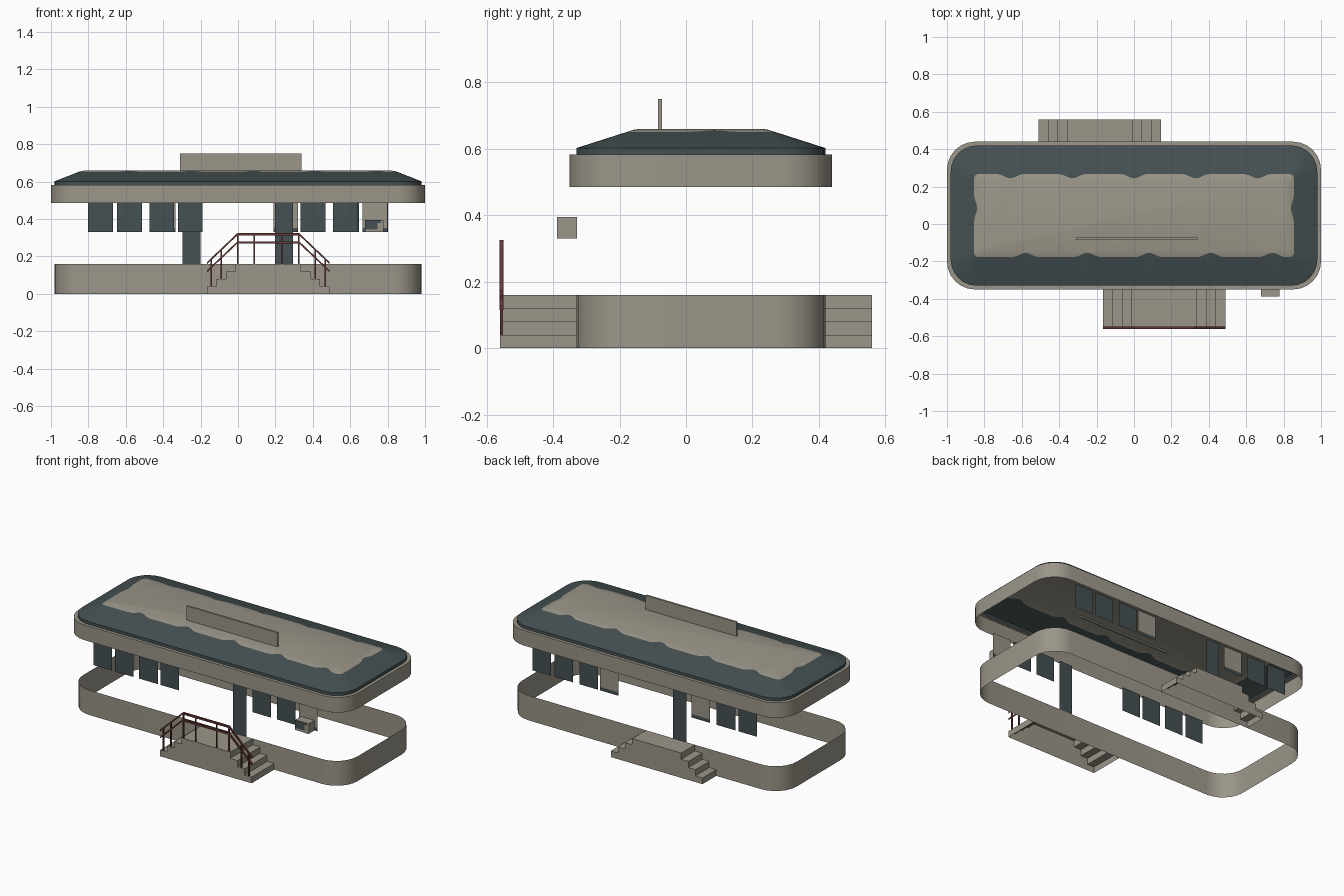
import bpy, bmesh, math

if "Cube" in bpy.data.objects:
    bpy.data.objects.remove(bpy.data.objects["Cube"])

def material(name, rgb):
    m = bpy.data.materials.new(name)
    m.diffuse_color = (*rgb, 1)
    m.use_nodes = True
    m.node_tree.nodes["Principled BSDF"].inputs["Base Color"].default_value = m.diffuse_color
    return m

TAN = material("weathered_tan", (0.33, 0.305, 0.25))
DARK = material("dark_teal", (0.058, 0.08, 0.084))
RED = material("rust_red", (0.12, 0.04, 0.035))
CY = 0.045  # the body is offset towards the back


def make(name, verts, faces, mats, rule=None, smooth=False):
    me = bpy.data.meshes.new(name)
    me.from_pydata(verts, [], faces)
    for m in mats:
        me.materials.append(m)
    if rule:
        for p in me.polygons:
            p.material_index = rule(p.index)
    ob = bpy.data.objects.new(name, me)
    bpy.context.collection.objects.link(ob)
    if smooth:
        bpy.ops.object.select_all(action='DESELECT')
        ob.select_set(True)
        bpy.context.view_layer.objects.active = ob
        bpy.ops.object.shade_smooth_by_angle(angle=math.radians(25))
    return ob


def ring(hx, hy, r, z, nx=1, ny=1, wave=0.0):
    """Rounded rectangle, counter-clockwise; wave scallops the straight edges inwards."""
    pts = []
    sides = [(1, 0), (0, 1), (-1, 0), (0, -1)]
    for k, (ox, oy) in enumerate(sides):
        tx, ty = -oy, ox                      # direction of travel
        n = ny if ox else nx
        half = (hy if ox else hx) - r
        out = hx if ox else hy
        for i in range(n + 1):
            t = -half + 2 * half * i / n
            ends = min(1, (half - abs(t)) / 0.05)
            s = t * tx + t * ty
            amp = wave if oy else wave * 0.7
            off = amp * ends * max(0, math.cos(2 * math.pi * (s - 0.04 * (1 - oy)) / 0.33)) ** 3
            d = out - off
            pts.append((ox * d + tx * t, CY + oy * d + ty * t, z + 0.3 * off))
        # corner arc
        cx, cy = ox * (out - r) + tx * half, oy * (out - r) + ty * half
        a0 = math.atan2(oy, ox)
        for j in range(1, 6):
            a = a0 + j * math.pi / 12
            pts.append((cx + r * math.cos(a), CY + cy + r * math.sin(a), z))
    return pts


def loft(name, rings, mats, rule=None, cap=False):
    n = len(rings[0])
    verts = [p for r in rings for p in r]
    faces = [(k * n + i, k * n + (i + 1) % n, (k + 1) * n + (i + 1) % n, (k + 1) * n + i)
             for k in range(len(rings) - 1) for i in range(n)]
    if cap:
        faces.append(tuple(range((len(rings) - 1) * n, len(rings) * n)))
    return make(name, verts, faces, mats, (lambda i: rule(i // n)) if rule else None, True)


def box(name, x0, x1, y0, y1, z0, z1, mat):
    v = [(x, y, z) for z in (z0, z1) for x, y in ((x0, y0), (x1, y0), (x1, y1), (x0, y1))]
    f = [(3, 2, 1, 0), (4, 5, 6, 7)] + [(i, (i + 1) % 4, 4 + (i + 1) % 4, 4 + i) for i in range(4)]
    return make(name, v, f, [mat])


def panel(name, x, w, y, z0, z1, mat):
    s = 1 if y < 0 else -1                    # face outwards
    a, b = x - s * w / 2, x + s * w / 2
    return make(name, [(a, y, z0), (b, y, z0), (b, y, z1), (a, y, z1)], [(0, 1, 2, 3)], [mat])


# Foundation band and roof fascia (open shells)
loft("foundation_band", [ring(0.98, 0.375, 0.15, z) for z in (0, 0.16)], [TAN])
loft("roof_fascia", [ring(1, 0.395, 0.15, 0.485), ring(1, 0.395, 0.15, 0.583),
                     ring(0.975, 0.372, 0.14, 0.583)], [TAN])

# Roof: dark hipped rim, scalloped tan top
N = dict(nx=90, ny=30)
loft("roof", [ring(0.98, 0.375, 0.14, 0.583, **N), ring(0.98, 0.375, 0.14, 0.602, **N),
              ring(0.855, 0.222, 0.025, 0.651, wave=0.023, **N),
              ring(0.82, 0.19, 0.02, 0.659, **N)],
     [DARK, TAN], lambda k: 1 if k >= 2 else 0, cap=True)
box("roof_sign_board", -0.31, 0.34, -0.085, -0.072, 0.65, 0.75, TAN)

# Windows, some boarded with a dark strip left at the bottom
FRONT, BACK = -0.33, 0.42
for side, y, plain, boarded in (
        ("front", FRONT, (-0.735, -0.58, -0.408, -0.255, 0.40, 0.575), (0.733,)),
        ("back", BACK, (0.735, 0.58, 0.40, -0.58, -0.735), (0.255, -0.40))):
    for x in plain:
        panel(side + "_window", x, 0.133, y, 0.33, 0.487, DARK)
    for x in boarded:
        panel(side + "_boarded_window", x, 0.133, y, 0.352, 0.487, TAN)
        panel(side + "_boarded_window_sill", x, 0.133, y, 0.33, 0.352, DARK)
panel("front_door", 0.245, 0.097, FRONT, 0.16, 0.487, DARK)
panel("back_door", -0.248, 0.097, BACK, 0.16, 0.487, DARK)

# Air conditioner box
box("air_conditioner", 0.68, 0.777, -0.388, -0.328, 0.33, 0.395, TAN)
panel("air_conditioner_grille", 0.722, 0.084, -0.3895, 0.345, 0.395, DARK)
panel("air_conditioner_vent", 0.762, 0.03, -0.391, 0.33, 0.38, TAN)


def stairs(name, cx, y_wall, y_out):
    """Stepped shell open underneath, with one outer side wall."""
    half = [(0.327, 0), (0.327, 0.04), (0.277, 0.04), (0.277, 0.08),
            (0.227, 0.08), (0.227, 0.12), (0.175, 0.12), (0.175, 0.16)]
    prof = [(cx - x, z) for x, z in half] + [(cx + x, z) for x, z in reversed(half)]
    n = len(prof)
    verts = [(x, y, z) for y in (y_wall, y_out) for x, z in prof]
    faces = [(i, i + 1, n + i + 1, n + i) for i in range(n - 1)]
    # side wall as one rectangle per height level
    for k in range(4):
        a, b = n + 2 * k, n + 2 * k + 1
        c, d = 2 * n - 1 - 2 * k, 2 * n - 2 - 2 * k
        low = [a, c] if k == 0 else [a - 1, a, c, c + 1]
        faces.append((a, c, d, b))
    ob = make(name, verts, faces, [TAN])
    bm = bmesh.new()
    bm.from_mesh(ob.data)
    bmesh.ops.recalc_face_normals(bm, faces=bm.faces)
    bm.to_mesh(ob.data)
    bm.free()


stairs("front_stairs", 0.162, FRONT, -0.56)
stairs("back_stairs", -0.183, BACK, 0.56)

# Front railing: two bent rails and posts
RX, RY0, RY1 = 0.162, -0.561, -0.549


def rail_z(d, top):
    return top - max(0, d - 0.165) * 0.95


def rail(name, top):
    xs = (-0.327, -0.165, 0.165, 0.327)
    verts, faces = [], []
    for d in xs:
        z = rail_z(abs(d), top)
        verts += [(RX + d, y, zz) for y, zz in
                  ((RY0, z - 0.012), (RY1, z - 0.012), (RY1, z), (RY0, z))]
    for k in range(3):
        for i in range(4):
            j = (i + 1) % 4
            faces.append((4 * k + i, 4 * k + 4 + i, 4 * k + 4 + j, 4 * k + j))
    faces += [(0, 1, 2, 3), (15, 14, 13, 12)]
    make(name, verts, faces, [RED])


rail("upper_rail", 0.325)
rail("lower_rail", 0.281)
for d, foot in ((0.305, 0.04), (0.252, 0.08), (0.163, 0.16), (0.075, 0.16)):
    for s in (-1, 1):
        x = RX + s * d
        box("rail_post", x - 0.004, x + 0.004, -0.559, -0.551, foot, rail_z(d, 0.32), RED)
